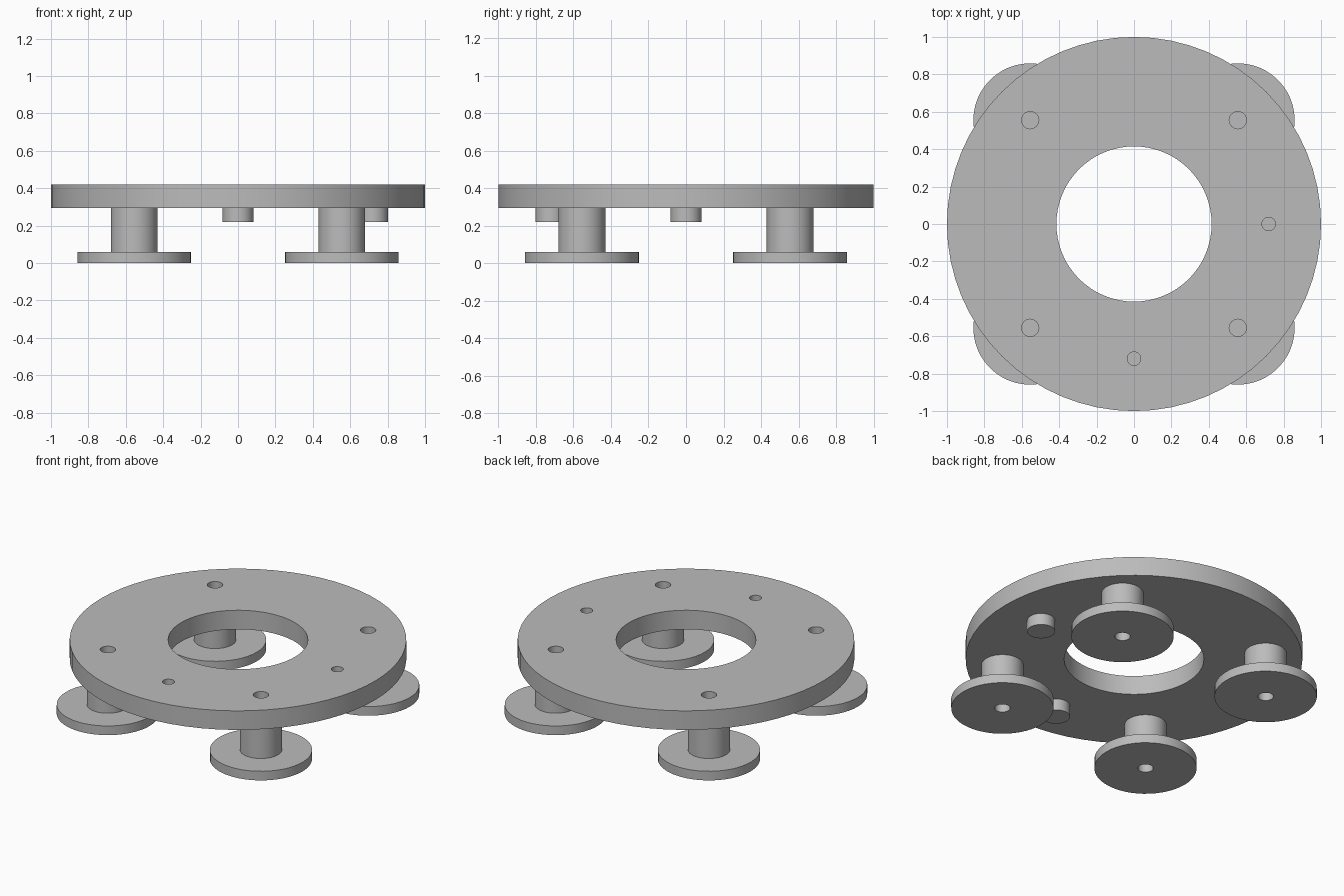
import bpy, bmesh
from math import tau, radians
from mathutils import Matrix

if "Cube" in bpy.data.objects:
    bpy.data.objects.remove(bpy.data.objects["Cube"])

grey = bpy.data.materials.new("plain_grey")
grey.use_nodes = True
colour = (0.5, 0.5, 0.5, 1)
grey.diffuse_color = colour
grey.node_tree.nodes["Principled BSDF"].inputs["Base Color"].default_value = colour


def lathe(name, profile, x=0, y=0, steps=64, closed=False):
    """Spin a (radius, height) profile about the vertical axis at x, y."""
    bm = bmesh.new()
    verts = [bm.verts.new((r, 0, z)) for r, z in profile]
    edges = [bm.edges.new(pair) for pair in zip(verts, verts[1:])]
    if closed:
        edges.append(bm.edges.new((verts[-1], verts[0])))
    bmesh.ops.spin(bm, geom=verts + edges, cent=(0, 0, 0), axis=(0, 0, 1),
                   angle=tau, steps=steps, use_duplicate=False)
    bmesh.ops.remove_doubles(bm, verts=bm.verts[:], dist=0.0005)
    bmesh.ops.recalc_face_normals(bm, faces=bm.faces[:])
    mesh = bpy.data.meshes.new(name)
    bm.to_mesh(mesh)
    bm.free()
    mesh.materials.append(grey)
    obj = bpy.data.objects.new(name, mesh)
    obj.location = (x, y, 0)
    bpy.context.collection.objects.link(obj)
    return obj


# Heights and placements
foot_top, boss_bottom, plate_bottom, plate_top = 0.06, 0.22, 0.295, 0.42
leg_offset, boss_offset = 0.555, 0.72
leg_hole, boss_hole = 0.046, 0.036
leg_spots = [(sx * leg_offset, sy * leg_offset) for sx in (-1, 1) for sy in (-1, 1)]
boss_spots = [(boss_offset, 0), (0, -boss_offset)]

# Ring plate
plate = lathe("ring_plate", [(0.415, plate_bottom), (1, plate_bottom),
                             (1, plate_top), (0.415, plate_top)], closed=True)

# Round holes through the plate, above every leg and boss
bm = bmesh.new()
for spots, radius in ((leg_spots, leg_hole), (boss_spots, boss_hole)):
    for x, y in spots:
        bmesh.ops.create_cone(bm, cap_ends=True, segments=32, radius1=radius,
                              radius2=radius, depth=0.4,
                              matrix=Matrix.Translation((x, y, plate_top)))
cut_mesh = bpy.data.meshes.new("hole_cutter")
bm.to_mesh(cut_mesh)
bm.free()
cut_mesh.materials.append(grey)
cutter = bpy.data.objects.new("hole_cutter", cut_mesh)
cutter.hide_render = True
bpy.context.collection.objects.link(cutter)
boolean = plate.modifiers.new("holes", "BOOLEAN")
boolean.operation = "DIFFERENCE"
boolean.solver = "EXACT"
boolean.object = cutter
bpy.context.view_layer.objects.active = plate
bpy.ops.object.modifier_apply(modifier="holes")
bpy.data.objects.remove(cutter)
parts = [plate]

# Legs with wide round feet and a blind hole underneath
for x, y in leg_spots:
    side = "left" if x > 0 else "right"
    end = "front" if y < 0 else "back"
    parts.append(lathe(f"{end}_{side}_leg", [
        (0, 0.2), (leg_hole, 0.2), (leg_hole, 0), (0.304, 0), (0.304, foot_top),
        (0.125, foot_top), (0.125, plate_bottom), (0, plate_bottom)], x, y, 48))

# Short bosses under the plate
for name, (x, y) in zip(("left_boss", "front_boss"), boss_spots):
    parts.append(lathe(name, [(0, boss_bottom), (0.083, boss_bottom),
                              (0.083, plate_bottom), (0, plate_bottom)], x, y, 32))

# Smooth round walls with sharp rims
bpy.ops.object.select_all(action="DESELECT")
for part in parts:
    part.select_set(True)
bpy.context.view_layer.objects.active = plate
bpy.ops.object.shade_smooth_by_angle(angle=radians(30))
